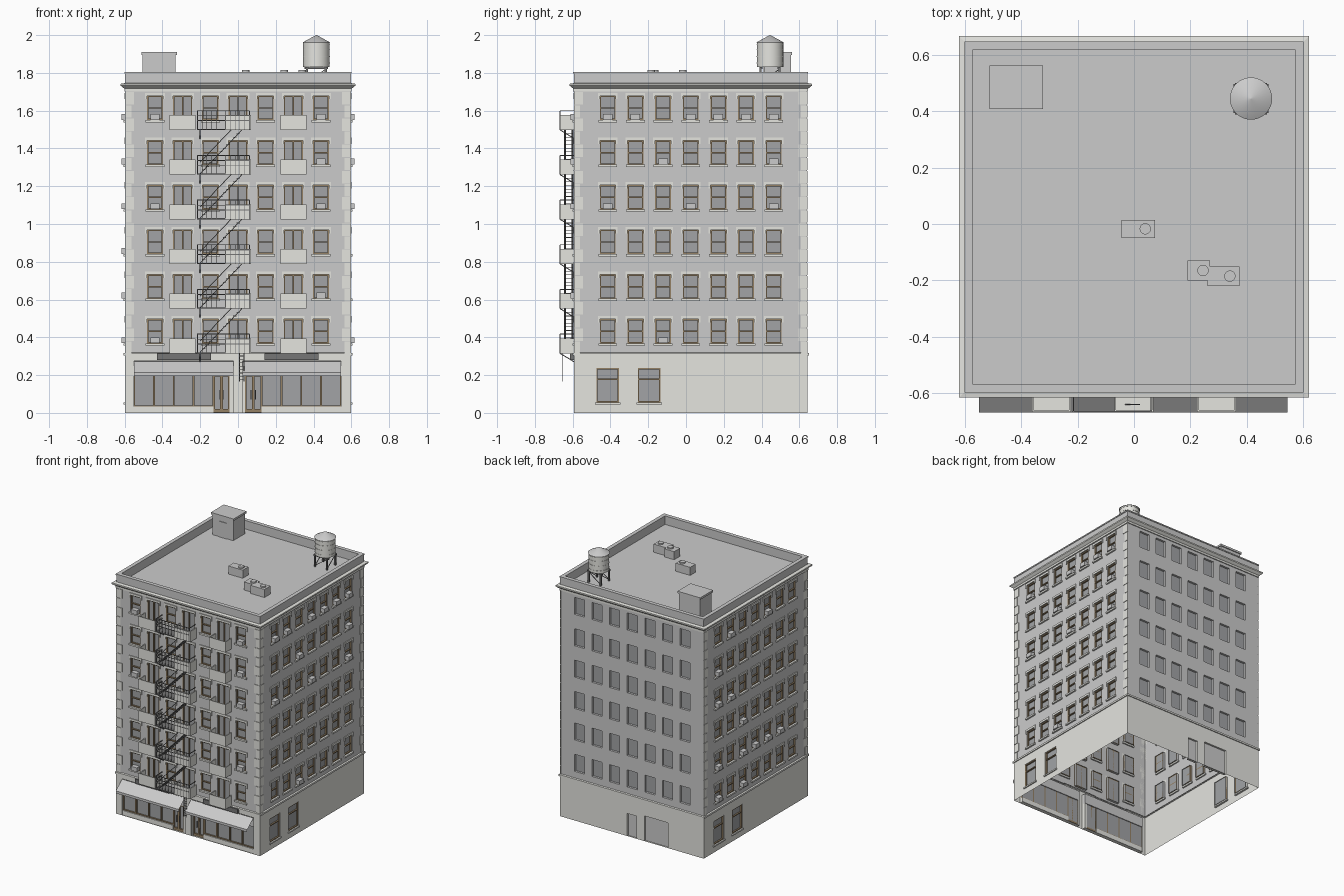
import bpy, bmesh, math, random
from mathutils import Matrix, Vector

if "Cube" in bpy.data.objects:
    bpy.data.objects.remove(bpy.data.objects["Cube"])

random.seed(4)
CY, HX, HY = 0.025, 0.595, 0.615          # body centre y and half sizes
PITCH, FLOOR, Z1 = 0.1465, 0.2365, 0.31   # window spacing, storey height, base top
COLS = [(i - 3) * PITCH for i in range(7)]


def material(name, rgb):
    m = bpy.data.materials.new(name)
    m.diffuse_color = (*rgb, 1)
    m.use_nodes = True
    m.node_tree.nodes["Principled BSDF"].inputs["Base Color"].default_value = m.diffuse_color
    return m


TRIM = material("pale_stone", (0.78, 0.78, 0.74))
WOOD = material("brown_frame", (0.30, 0.22, 0.13))
DARK = material("dark_metal", (0.18, 0.18, 0.18))
GLASS = material("glass", (0.36, 0.37, 0.38))


def side(angle, dist, half):
    return (Matrix.Translation((0, CY, 0)) @ Matrix.Rotation(math.radians(angle), 4, 'Z'), dist, half)


FRONT, RIGHT, BACK, LEFT = side(0, HY, HX), side(90, HX, HY), side(180, HY, HX), side(270, HX, HY)


class Part:
    def __init__(self):
        self.bm = bmesh.new()

    def face(self, pts):
        self.bm.faces.new([self.bm.verts.new(p) for p in pts])

    def cube(self, m):
        bmesh.ops.create_cube(self.bm, size=1, matrix=m)

    def wbox(self, x0, x1, y0, y1, z0, z1, m=Matrix()):
        self.cube(m @ Matrix.Translation(((x0 + x1) / 2, (y0 + y1) / 2, (z0 + z1) / 2))
                  @ Matrix.Diagonal((x1 - x0, y1 - y0, z1 - z0, 1)))

    def box(self, s, u0, u1, o0, o1, z0, z1):   # u along wall, o outward from wall
        self.wbox(u0, u1, -s[1] - o1, -s[1] - o0, z0, z1, s[0])

    def quad(self, s, *uoz):
        self.face([s[0] @ Vector((u, -s[1] - o, z)) for u, o, z in uoz])

    def rod(self, p, q, t=0.004, h=None):
        p, q = Vector(p), Vector(q)
        r = (q - p).to_track_quat('Z', 'Y').to_matrix().to_4x4()
        self.cube(Matrix.Translation((p + q) / 2) @ r @ Matrix.Diagonal((h or t, t, (q - p).length, 1)))

    def cyl(self, x, y, z0, z1, r0, r1, n=32):
        bmesh.ops.create_cone(self.bm, cap_ends=True, segments=n, radius1=r0, radius2=r1,
                              depth=z1 - z0, matrix=Matrix.Translation((x, y, (z0 + z1) / 2)))

    def ring(self, profile):                    # rectangular band lofted round the building
        loops = []
        for o, z in profile:
            a, b = HX + o, HY + o
            loops.append([Vector((x, y + CY, z)) for x, y in ((-a, -b), (a, -b), (a, b), (-a, b))])
        for l0, l1 in zip(loops, loops[1:]):
            for i in range(4):
                j = (i + 1) % 4
                self.face((l0[i], l0[j], l1[j], l1[i]))

    def wall(self, s, z0, z1, holes, out=0.0, depth=0.018):
        h = s[2] + out
        us = sorted({-h, h, *[v for k in holes for v in k[:2]]})
        zs = sorted({z0, z1, *[v for k in holes for v in k[2:]]})
        for a, b in zip(us, us[1:]):
            for c, d in zip(zs, zs[1:]):
                u, z = (a + b) / 2, (c + d) / 2
                if not any(k[0] < u < k[1] and k[2] < z < k[3] for k in holes):
                    self.quad(s, (a, out, c), (b, out, c), (b, out, d), (a, out, d))
        for a, b, c, d in holes:
            p = [(a, c), (b, c), (b, d), (a, d)]
            for (ua, za), (ub, zb) in zip(p, p[1:] + p[:1]):
                self.quad(s, (ua, out, za), (ub, out, zb), (ub, out - depth, zb), (ua, out - depth, za))

    def done(self, name, mat=None, smooth=False):
        me = bpy.data.meshes.new(name)
        bmesh.ops.remove_doubles(self.bm, verts=self.bm.verts, dist=1e-5) if smooth else None
        self.bm.to_mesh(me)
        ob = bpy.data.objects.new(name, me)
        bpy.context.collection.objects.link(ob)
        if mat:
            me.materials.append(mat)
        if smooth:
            bpy.context.view_layer.objects.active = ob
            ob.select_set(True)
            bpy.ops.object.shade_smooth_by_angle(angle=math.radians(30))
            ob.select_set(False)


walls, base, frames, glass = Part(), Part(), Part(), Part()
sills, lintels, quoins, coolers = Part(), Part(), Part(), Part()


def window(s, a, b, c, d, split=None, mullion=False, t=0.007, out=0.0):
    glass.quad(s, (a, out - .014, c), (b, out - .014, c), (b, out - .014, d), (a, out - .014, d))
    f = (out - .014, out - .003)
    for u0, u1 in ((a, a + t), (b - t, b)):
        frames.box(s, u0, u1, *f, c, d)
    for z0, z1 in ((c, c + t), (d - t, d)):
        frames.box(s, a + t, b - t, *f, z0, z1)
    if split:
        frames.box(s, a + t, b - t, *f, split - t / 2, split + t / 2)
    if mullion:
        frames.box(s, (a + b - t) / 2, (a + b + t) / 2, *f, c + t, d - t)


# upper walls with windows, lintels, sills and window coolers
FRONT_AC = {(0, 5), (6, 5), (6, 4), (0, 3), (6, 3), (6, 1), (0, 0)}
RIGHT_AC = {(0, 5), (1, 5), (3, 5), (4, 5), (5, 5), (6, 5), (2, 4), (6, 4), (0, 3), (3, 3), (6, 3), (2, 0)}
LEFT_AC = {(c, r) for c in range(7) for r in range(6) if random.random() < 0.3}
for s, acs in ((FRONT, FRONT_AC), (RIGHT, RIGHT_AC), (BACK, ()), (LEFT, LEFT_AC)):
    holes = []
    for r in range(6):
        for c, u in enumerate(COLS):
            door = s is FRONT and c in (1, 3, 5)
            w = 0.05 if door else 0.042
            z0, z1 = (0.32 if door else 0.368) + r * FLOOR, 0.496 + r * FLOOR
            holes.append((u - w, u + w, z0, z1))
            if s is BACK:
                glass.quad(s, *[(a, -.016, z) for a, z in ((u - w, z0), (u + w, z0), (u + w, z1), (u - w, z1))])
                continue
            window(s, u - w, u + w, z0, z1, None if door else (z0 + z1) / 2, door)
            lintels.box(s, u - w - .01, u + w + .01, 0, .006, z1, z1 + .016)
            for k in (-1, 1):
                m = u + k * (w + .005)
                lintels.box(s, m - .005, m + .005, 0, .006, z1 - .018, z1)
            if not door:
                sills.box(s, u - .05, u + .05, -.01, .012, z0 - .012, z0)
            if (c, r) in acs:
                coolers.box(s, u - .025, u + .025, -.012, .022, z0 + .001, z0 + .032)
    walls.wall(s, Z1, 1.72, holes)
    # corner quoins
    if s is not BACK:
        for i in range(20):
            n, z = (0.048 if i % 2 else 0.034), Z1 + i * 0.0695
            for k in (-1, 1):
                e = k * (s[2] + .004)
                quoins.box(s, min(e, e - k * n), max(e, e - k * n), 0, .004, z + .002, z + .0675)

# ground storey: shopfronts, side windows, rear doors
SHOPS = [(-.55, -.025, -.13, -.045), (.025, .545, .037, .125)]
base.wall(FRONT, 0, Z1, [(a, b, 0, .275) for a, b, _, _ in SHOPS], .004, .03)
for s in (RIGHT, LEFT):
    hs = [(-.50, -.38, .055, .237), (-.28, -.16, .055, .237)]
    base.wall(s, 0, Z1, hs, .004)
    for h in hs:
        window(s, *h, split=.178, out=.004)
        sills.box(s, h[0] - .008, h[1] + .008, -.01, .012, .045, .055)
hs = [(-.04, .04, 0, .17), (.105, .30, 0, .19)]
base.wall(BACK, 0, Z1, hs, .004)
rear = Part()
for a, b, c, d in hs:
    rear.box(BACK, a, b, -.016, -.010, c, d)
rear.done("rear_doors")

bulk, heads, awn, signs, handles = Part(), Part(), Part(), Part(), Part()
for a, b, d0, d1 in SHOPS:
    for w0, w1 in ((a, d0), (d1, b)):
        if w1 - w0 < .03:
            bulk.box(FRONT, w0, w1, -.024, -.004, 0, .21)
            continue
        bulk.box(FRONT, w0, w1, -.024, -.002, 0, .035)
        n = max(1, round((w1 - w0) / .105))
        for i in range(n):
            step = (w1 - w0) / n
            window(FRONT, w0 + i * step, w0 + (i + 1) * step, .035, .21, t=.005, out=-.006)
    mid = (d0 + d1) / 2
    for e0, e1 in ((d0, mid), (mid, d1)):
        window(FRONT, e0, e1, .003, .2, t=.007, out=-.004)
        frames.box(FRONT, e0, e1, -.018, -.006, .003, .02)
    for k in (-1, 1):
        handles.box(FRONT, mid + k * .012 - .002, mid + k * .012 + .002, -.007, 0, .07, .12)
    heads.box(FRONT, a, b, -.026, -.006, .2, .275)
    # sloping awning with valance and closed ends
    for p, q in (((.004, .273), (.079, .213)), ((.079, .213), (.079, .195))):
        awn.quad(FRONT, (a, *q), (b, *q), (b, *p), (a, *p))
    sx = -.287 if a < 0 else .283
    signs.box(FRONT, sx - .143, sx + .143, .002, .024, .28, .314)
bulk.done("shop_bulkheads", TRIM)
heads.done("shop_headers")
awn.done("awnings")
signs.done("sign_boards", DARK)
handles.done("door_handles", DARK)

walls.done("upper_walls")
base.done("ground_walls", TRIM)
frames.done("window_frames", WOOD)
glass.done("window_glass", GLASS)
sills.done("window_sills", TRIM)
lintels.done("window_lintels", TRIM)
quoins.done("corner_quoins", TRIM)
coolers.done("window_coolers")

# string course, cornice, parapet, roof
p = Part()
p.ring([(0, .303), (.011, .303), (.011, .316), (0, .319)])
p.done("string_course", TRIM)
p = Part()
p.ring([(0, 1.702), (.007, 1.702), (.007, 1.717), (.014, 1.722), (.026, 1.732), (.026, 1.742), (.003, 1.746)])
p.done("cornice", TRIM)
p = Part()
p.ring([(.003, 1.744), (.003, 1.797), (.007, 1.797), (.007, 1.806), (-.022, 1.806), (-.022, 1.742)])
p.done("parapet")
p = Part()
p.face([(x, y, 1.742) for x, y in ((-.59, -.585), (.59, -.585), (.59, .635), (-.59, .635))])
p.done("roof")

# balconies and fire escape, one set per floor
balc, esc, stair = Part(), Part(), Part()
Y0, Y1 = -.592, -.666
for r in range(6):
    z = 0.315 + r * FLOOR
    for c in (1, 3, 5):
        a, b = COLS[c] - .069, COLS[c] + .069
        balc.wbox(a, b, Y1, Y0, z, z + .008)
        balc.wbox(a, b, Y1, Y1 + .006, z + .008, z + .08)
        for x in (a, b - .006):
            balc.wbox(x, x + .006, Y1 + .006, Y0, z + .008, z + .08)
    xa, xb = -.215, .06
    esc.wbox(xa, -.07, Y1, Y0, z, z + .006)
    for h in (.05, .075, .102):
        esc.rod((xa, Y1, z + h), (xb, Y1, z + h))
        for x in (xa, xb):
            esc.rod((x, Y1, z + h), (x, Y0, z + h))
    for i in range(12):
        x = xa + (xb - xa) * i / 11
        esc.rod((x, Y1, z), (x, Y1, z + .102), .005 if i in (0, 11) else .0025)
    esc.rod((-.2, Y0, z - .045), (-.2, Y1, z), .005)
    # stair flight to the next landing
    if r < 5:
        lo, hi = Vector((-.2, 0, z + .006)), Vector((.02, 0, z + FLOOR))
        for y in (-.600, -.640):
            yv = Vector((0, y, 0))
            stair.rod(lo + yv, hi + yv, .004, .010)
        rail = Vector((0, -.64, .06))
        stair.rod(lo + rail, hi + rail, .004)
        for i in range(1, 12):
            q = lo.lerp(hi, i / 12)
            stair.wbox(q.x - .009, q.x + .009, -.640, -.600, q.z - .0015, q.z + .0015)
# drop ladder below the lowest landing
for x in (.008, .032):
    stair.rod((x, -.655, .165), (x, -.655, .32), .004)
for i in range(8):
    stair.rod((.008, -.655, .175 + i * .018), (.032, -.655, .175 + i * .018), .003)
balc.done("balconies", TRIM)
esc.done("fire_escape_landings", DARK)
stair.done("fire_escape_stairs", DARK)

# stair hut on the roof
p = Part()
p.wbox(-.505, -.33, .415, .555, 1.74, 1.895)
p.wbox(-.512, -.323, .408, .562, 1.895, 1.91)
p.wbox(-.45, -.385, .411, .416, 1.742, 1.86)
p.done("roof_hut")

# rooftop cooling units
p = Part()
for x0, x1, y0, y1, fx, fy in ((-.045, .075, -.05, .015, .04, -.017),
                               (.19, .27, -.2, -.13, .245, -.165), (.26, .375, -.22, -.15, .34, -.185)):
    p.wbox(x0, x1, y0, y1, 1.745, 1.806)
    p.cyl(fx, fy, 1.806, 1.816, .02, .02, 20)
p.done("roof_units")

# water tank
TX, TY = .415, .445
p = Part()
p.cyl(TX, TY, 1.832, 1.962, .07, .07)
for z in (1.85, 1.885, 1.92, 1.95):
    p.cyl(TX, TY, z, z + .004, .072, .072)
p.done("water_tank", TRIM, True)
p = Part()
p.cyl(TX, TY, 1.96, 2.0, .075, .002)
p.done("tank_lid", None, True)
p = Part()
for i in (-1, 1):
    p.wbox(TX - .062, TX + .062, TY + i * .045 - .006, TY + i * .045 + .006, 1.82, 1.832)
    for j in (-1, 1):
        p.wbox(TX + i * .05 - .006, TX + i * .05 + .006, TY + j * .05 - .006, TY + j * .05 + .006, 1.742, 1.832)
    p.rod((TX - .05, TY + i * .05, 1.75), (TX + .05, TY + i * .05, 1.82), .004)
    p.rod((TX + i * .05, TY - .05, 1.75), (TX + i * .05, TY + .05, 1.82), .004)
p.done("tank_stand", DARK)
